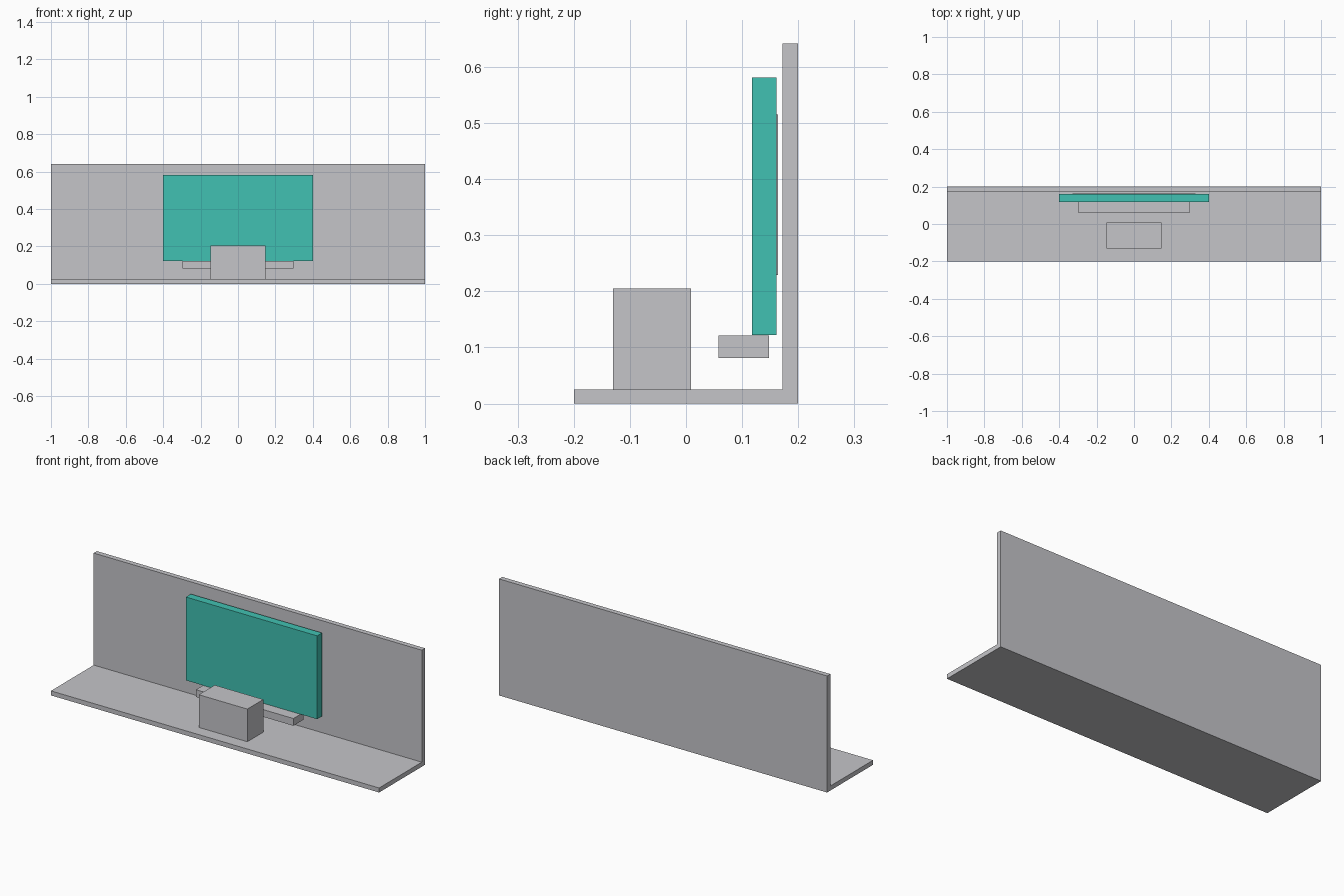
import bpy
import bmesh

cube = bpy.data.objects.get("Cube")
if cube:
    bpy.data.objects.remove(cube, do_unlink=True)


def material(name, rgb):
    mat = bpy.data.materials.new(name)
    mat.use_nodes = True
    mat.diffuse_color = (*rgb, 1)
    mat.node_tree.nodes["Principled BSDF"].inputs["Base Color"].default_value = (*rgb, 1)
    return mat


def extrude_profile(name, half_width, profile, mat):
    """Sweep a (y, z) outline along x, centred on x = 0."""
    bm = bmesh.new()
    face = bm.faces.new([bm.verts.new((-half_width, y, z)) for y, z in profile])
    swept = bmesh.ops.extrude_face_region(bm, geom=[face])["geom"]
    verts = [v for v in swept if isinstance(v, bmesh.types.BMVert)]
    bmesh.ops.translate(bm, verts=verts, vec=(2 * half_width, 0, 0))
    bmesh.ops.recalc_face_normals(bm, faces=bm.faces)
    mesh = bpy.data.meshes.new(name)
    bm.to_mesh(mesh)
    bm.free()
    mesh.materials.append(mat)
    obj = bpy.data.objects.new(name, mesh)
    bpy.context.collection.objects.link(obj)
    return obj


def block(name, half_width, y0, y1, z0, z1, mat):
    return extrude_profile(name, half_width, [(y0, z0), (y1, z0), (y1, z1), (y0, z1)], mat)


grey = material("light grey", (0.558, 0.558, 0.584))
teal = material("teal", (0.053, 0.533, 0.445))

# Floor and back wall as one L-shaped piece
extrude_profile("floor_and_wall", 1.0,
                [(-0.2, 0), (0.2, 0), (0.2, 0.642), (0.172, 0.642),
                 (0.172, 0.025), (-0.2, 0.025)], grey)

# Upright panel with its thin backing plate
block("panel", 0.4, 0.118, 0.161, 0.122, 0.581, teal)
block("panel_backing", 0.33, 0.161, 0.164, 0.229, 0.515, grey)

# Low shelf bar beneath the panel
block("shelf_bar", 0.297, 0.058, 0.148, 0.081, 0.121, grey)

# Block standing on the floor in front
block("front_block", 0.148, -0.13, 0.009, 0.025, 0.205, grey)
